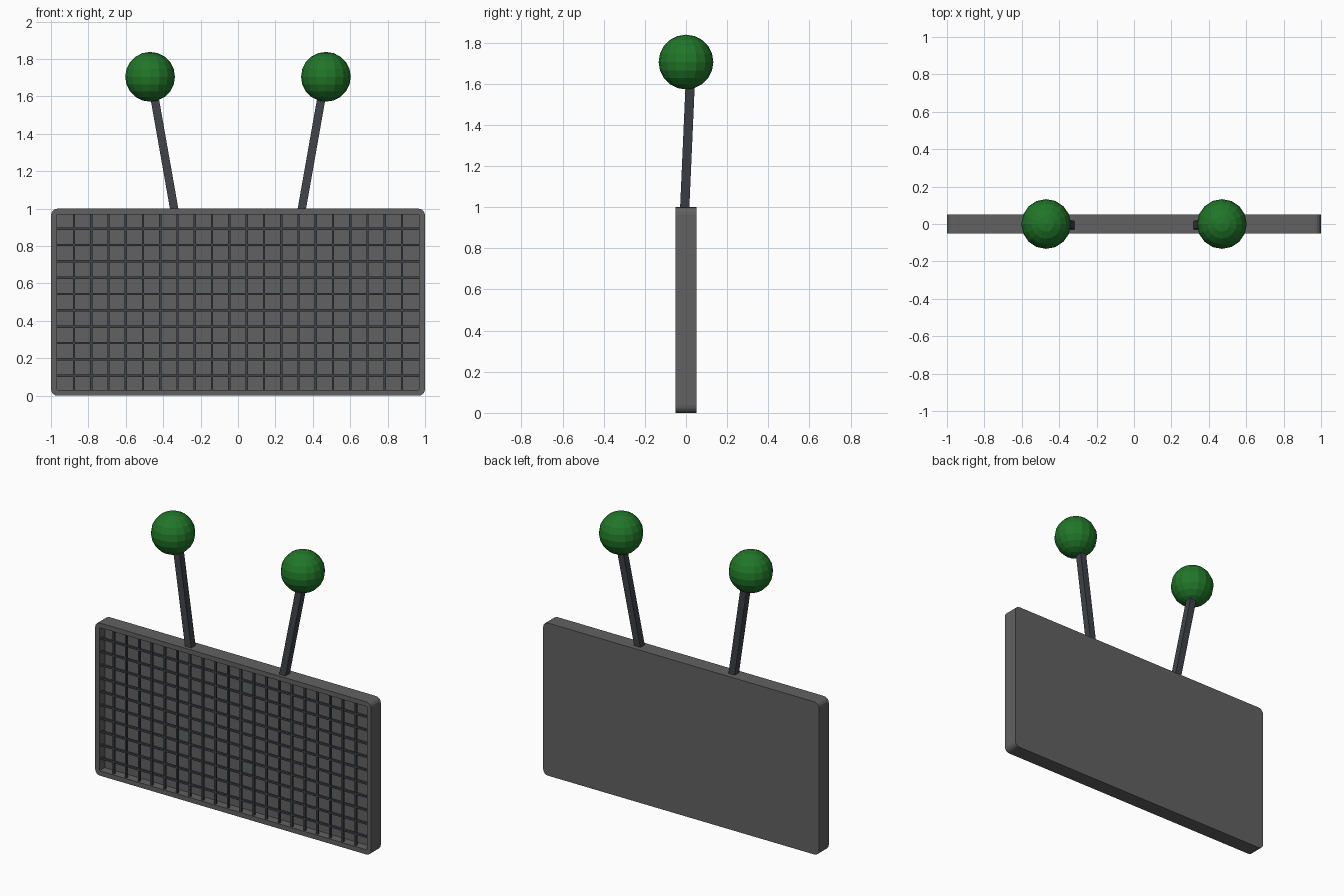
import bpy, bmesh
from mathutils import Vector, Matrix

if "Cube" in bpy.data.objects:
    bpy.data.objects.remove(bpy.data.objects["Cube"])


def material(name, rgb):
    m = bpy.data.materials.new(name)
    m.diffuse_color = (*rgb, 1)
    m.use_nodes = True
    m.node_tree.nodes["Principled BSDF"].inputs["Base Color"].default_value = m.diffuse_color
    return m


def finish(name, bm, mat):
    bmesh.ops.recalc_face_normals(bm, faces=bm.faces)
    me = bpy.data.meshes.new(name)
    bm.to_mesh(me)
    bm.free()
    me.materials.append(mat)
    ob = bpy.data.objects.new(name, me)
    bpy.context.collection.objects.link(ob)
    return ob


def box(bm, center, size):
    bmesh.ops.create_cube(bm, size=1, matrix=Matrix.Translation(center) @ Matrix.Diagonal((*size, 1)))


grey = material("panel_grey", (0.12, 0.12, 0.12))
dark = material("dark_metal", (0.05, 0.055, 0.065))
green = material("green", (0.015, 0.18, 0.022))

# Panel: rounded slab with a shallow tray sunk into the front
bm = bmesh.new()
box(bm, (0, 0, 0.5), (2, 0.1, 1))
corners = [e for e in bm.edges if abs(e.verts[0].co.y - e.verts[1].co.y) > 0.05]
bmesh.ops.bevel(bm, geom=corners, offset=0.035, segments=4, profile=0.5, affect='EDGES')
bm.normal_update()
front = min(bm.faces, key=lambda f: f.calc_center_median().y)
bmesh.ops.inset_region(bm, faces=[front], thickness=0.031, use_even_offset=True)
tray = bmesh.ops.extrude_face_region(bm, geom=[front])
bmesh.ops.translate(bm, vec=(0, 0.055, 0), verts=[v for v in tray["geom"] if isinstance(v, bmesh.types.BMVert)])
if front.is_valid:
    bmesh.ops.delete(bm, geom=[front], context='FACES_ONLY')
finish("panel", bm, grey)

# Mesh grid of thin bars across the tray
bm = bmesh.new()
for i in range(20):
    box(bm, ((i - 9.5) * 0.0923, -0.033, 0.5), (0.012, 0.014, 0.945))
for i in range(10):
    box(bm, (0, -0.031, 0.5 + (i - 4.5) * 0.0873), (1.945, 0.014, 0.012))
finish("grid_bars", bm, dark)

# Two leaning square stalks, each topped by a faceted ball
for side, label in ((-1, "left"), (1, "right")):
    a = Vector((side * 0.338, -0.007, 0.98))
    b = Vector((side * 0.458, 0.023, 1.66))
    bm = bmesh.new()
    box(bm, (0, 0, 0.5), (0.045, 0.045, 1))
    for v in bm.verts:
        v.co = a.lerp(b, v.co.z) + Vector((v.co.x, v.co.y, 0))
    finish(label + "_stalk", bm, dark)

    bm = bmesh.new()
    bmesh.ops.create_uvsphere(bm, u_segments=16, v_segments=10, radius=0.133,
                              matrix=Matrix.Translation((side * 0.47, 0, 1.705)))
    finish(label + "_ball", bm, green)
